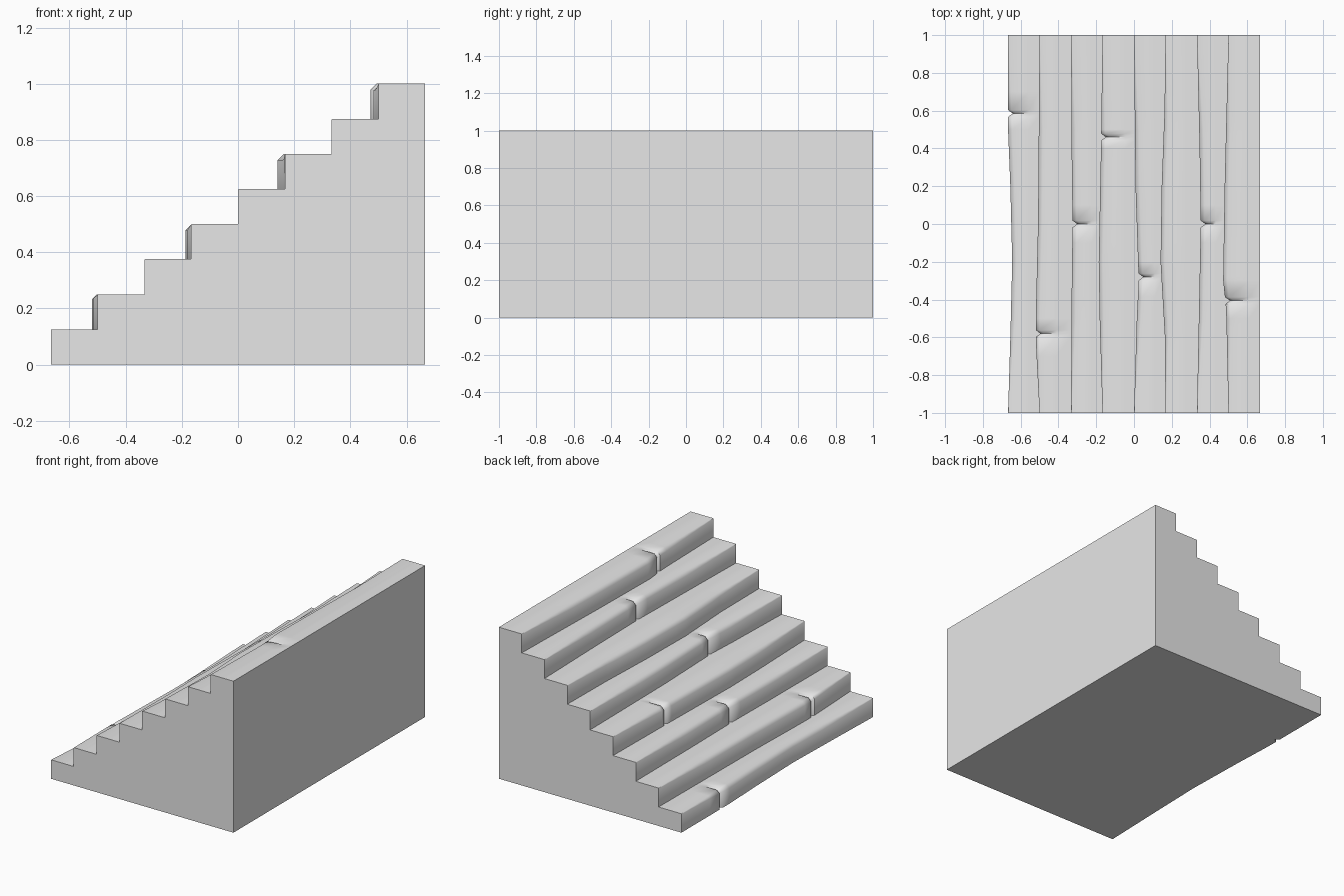
import bpy, bmesh, math

old = bpy.data.objects.get("Cube")
if old:
    bpy.data.objects.remove(old, do_unlink=True)

STEPS, RISE, RUN, BACK = 8, 1 / 8, 1 / 6, 2 / 3

# Worn front edge of each step: (y, offset from the straight edge)
WEAR = [
    [(-1, 0), (-.6, .012), (-.2, .022), (.2, .012), (.5, 0), (1, 0)],
    [(-1, 0), (-.62, -.02), (-.5, -.02), (0, -.008), (1, 0)],
    [(-1, 0), (-.4, .003), (0, .008), (.4, .003), (1, 0)],
    [(-1, 0), (-.5, -.015), (-.2, -.02), (.4, -.008), (1, 0)],
    [(-1, 0), (-.5, .015), (-.3, .025), (.2, .008), (1, 0)],
    [(-1, 0), (-.6, -.003), (-.2, -.026), (.2, -.02), (.6, -.005), (1, 0)],
    [(-1, 0), (-.4, .012), (0, .02), (.4, .014), (1, 0)],
    [(-1, 0), (-.45, -.012), (-.3, -.028), (.2, -.02), (1, 0)],
]
# Crack of each step: (y, length across the tread)
CRACKS = [(.585, .11), (-.58, .09), (0, .11), (.46, .12),
          (-.28, .11), None, (0, .1), (-.405, .11)]
LIP = .018


def worn(points, y):
    for (y0, a), (y1, b) in zip(points, points[1:]):
        if y <= y1:
            return a + (b - a) * (y - y0) / (y1 - y0)
    return points[-1][1]


def section(y):
    """Stair outline at one position along the steps."""
    pts = []
    for i in range(STEPS):
        nominal = -BACK + i * RUN
        front = nominal + worn(WEAR[i], y)
        top = (i + 1) * RISE
        bevel = .002 + .02 * min(1, (1 - abs(y)) * 2)
        notch, reach = 0, .11
        if CRACKS[i]:
            cy, reach = CRACKS[i]
            notch = max(0, 1 - abs(y - cy) / LIP)
        front += .025 * notch
        pts += [(front, i * RISE),
                (front, top - bevel - .012 * notch),
                (front + bevel, top - .025 * notch),
                (nominal + reach, top)]
    return pts + [(BACK, 1), (BACK, 0)]


# Stations along the length, denser at every crack
stations = {round(-1 + i * .1, 3) for i in range(21)}
for crack in filter(None, CRACKS):
    stations = {y for y in stations if abs(y - crack[0]) > .03}
for crack in filter(None, CRACKS):
    stations |= {round(crack[0] + d, 3) for d in (-LIP, 0, LIP)}

# Staircase: sweep the outline and close both ends
bm = bmesh.new()
rings = [[bm.verts.new((x, y, z)) for x, z in section(y)]
         for y in sorted(stations)]
for a, b in zip(rings, rings[1:]):
    for k in range(len(a)):
        n = (k + 1) % len(a)
        bm.faces.new((a[k], a[n], b[n], b[k]))
bm.faces.new(rings[0])
bm.faces.new(rings[-1])
bmesh.ops.recalc_face_normals(bm, faces=bm.faces)

mesh = bpy.data.meshes.new("stone_stairs")
bm.to_mesh(mesh)
bm.free()
stairs = bpy.data.objects.new("stone_stairs", mesh)
bpy.context.collection.objects.link(stairs)

# Light grey stone
grey = (.8, .8, .8, 1)
stone = bpy.data.materials.new("light_grey_stone")
stone.use_nodes = True
stone.diffuse_color = grey
stone.node_tree.nodes["Principled BSDF"].inputs["Base Color"].default_value = grey
mesh.materials.append(stone)

# Soft step noses, sharp inner corners
bpy.ops.object.select_all(action="DESELECT")
stairs.select_set(True)
bpy.context.view_layer.objects.active = stairs
bpy.ops.object.shade_smooth_by_angle(angle=math.radians(55))
